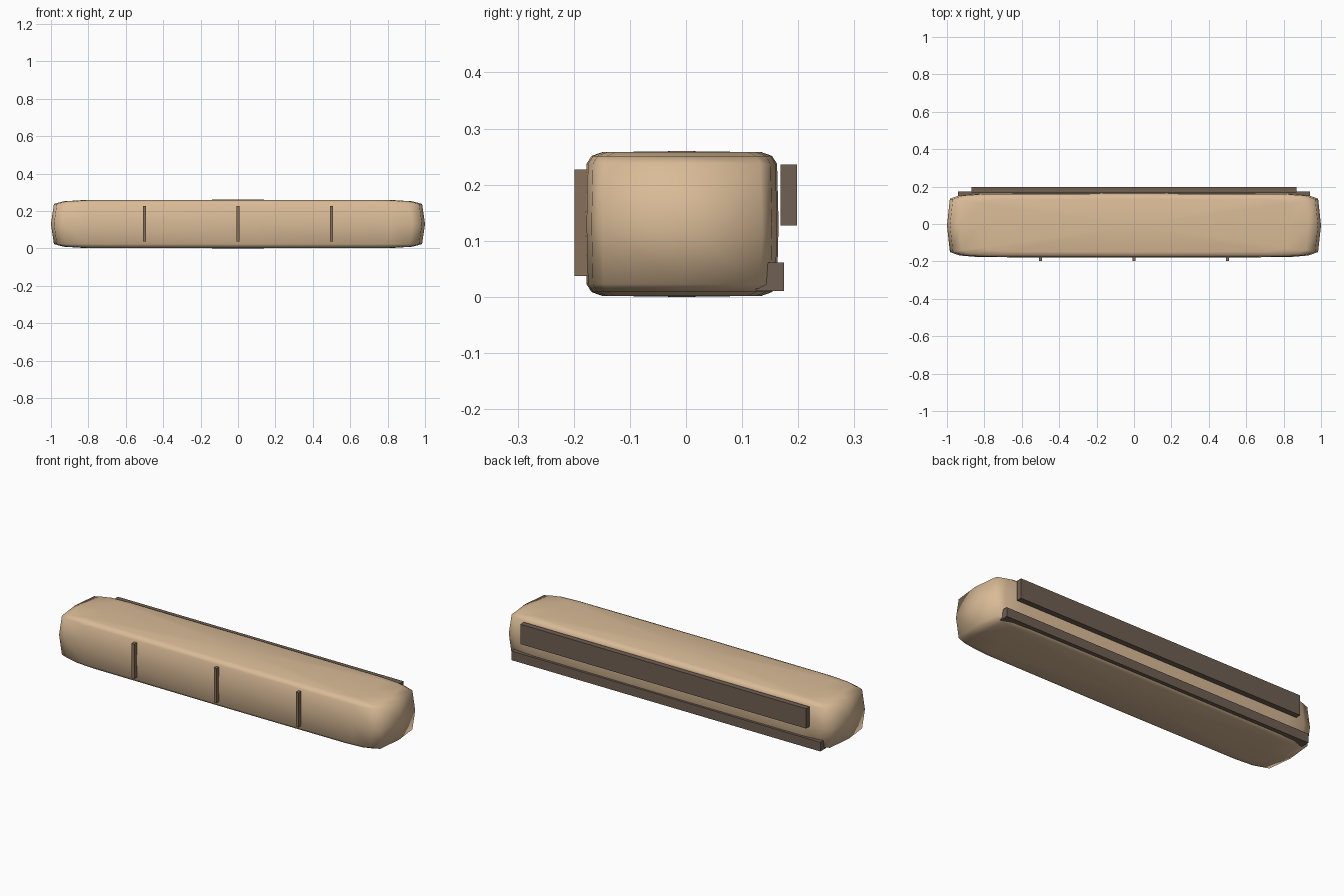
import bpy, bmesh, math

if "Cube" in bpy.data.objects:
    bpy.data.objects.remove(bpy.data.objects["Cube"])


def material(name, rgb):
    m = bpy.data.materials.new(name)
    m.diffuse_color = (*rgb, 1)
    m.use_nodes = True
    m.node_tree.nodes["Principled BSDF"].inputs["Base Color"].default_value = m.diffuse_color
    return m


fabric = material("tan_fabric", (0.70, 0.50, 0.31))
seam = material("seam_brown", (0.25, 0.16, 0.10))
dark = material("dark_brown", (0.16, 0.115, 0.085))


def finish(name, bm, mat, smooth=False):
    me = bpy.data.meshes.new(name)
    for f in bm.faces:
        f.smooth = smooth
    bm.to_mesh(me)
    bm.free()
    me.materials.append(mat)
    ob = bpy.data.objects.new(name, me)
    bpy.context.collection.objects.link(ob)
    return ob


def box(name, x, y, z, mat):
    bm = bmesh.new()
    bmesh.ops.create_cube(bm, size=1)
    for v in bm.verts:
        for i, (a, b) in enumerate((x, y, z)):
            v.co[i] = b if v.co[i] > 0 else a
    return finish(name, bm, mat)


def spow(v, e=0.2):
    return 0.0 if abs(v) < 1e-4 else math.copysign(abs(v) ** e, v)


# Cushion: boxy superellipsoid made from a low-poly sphere
bm = bmesh.new()
bmesh.ops.create_uvsphere(bm, u_segments=16, v_segments=8, radius=1)
for v in bm.verts:
    x, y, z = v.co
    r = math.hypot(x, y)
    if r < 1e-4:
        cx = cy = 0.0
    else:
        cx, cy = spow(r) * spow(x / r), spow(r) * spow(y / r)
    v.co = (cx, -0.0075 + 0.1725 * cy, 0.13 + 0.13 * spow(z))
finish("cushion_body", bm, fabric, smooth=True)

# Vertical seams on the front
for i, x in enumerate((-0.5, 0, 0.5)):
    box(f"front_seam_{i + 1}", (x - 0.008, x + 0.008), (-0.199, -0.173), (0.037, 0.227), seam)

# Back mounting strip and lower rail
box("back_strip", (-0.87, 0.87), (0.168, 0.198), (0.127, 0.236), dark)
box("lower_back_rail", (-0.94, 0.94), (0.125, 0.175), (0.011, 0.061), dark)
